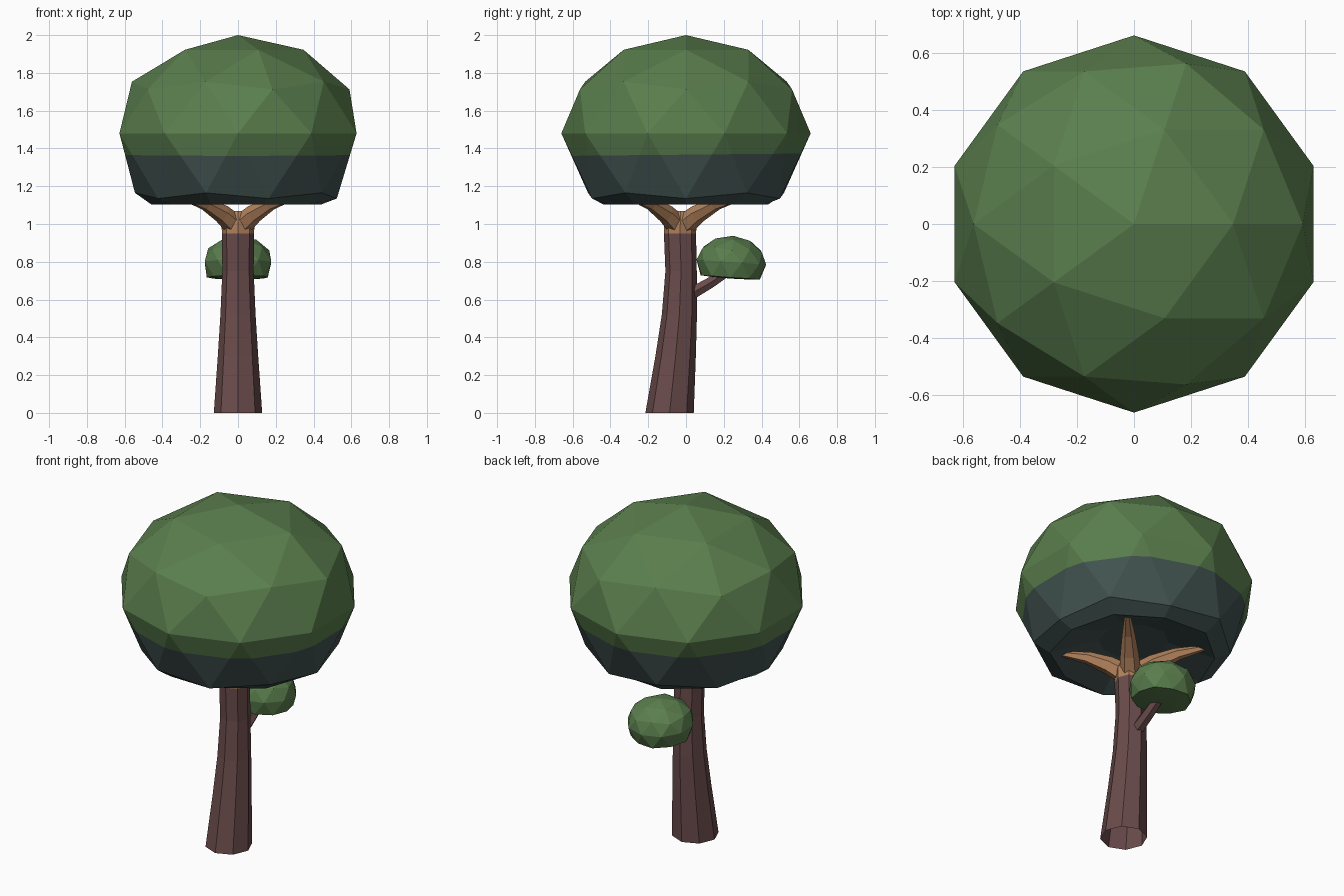
import bpy, bmesh, math
from mathutils import Vector, Matrix

if "Cube" in bpy.data.objects:
    bpy.data.objects.remove(bpy.data.objects["Cube"])


def material(name, rgb):
    m = bpy.data.materials.new(name)
    lin = [((c / 255 + 0.055) / 1.055) ** 2.4 for c in rgb]
    m.diffuse_color = (*lin, 1)
    m.use_nodes = True
    m.node_tree.nodes["Principled BSDF"].inputs["Base Color"].default_value = m.diffuse_color
    return m


LEAF = material("leaf green", (90, 126, 77))
SHADE = material("slate underside", (66, 84, 81))
BARK = material("brown bark", (106, 75, 75))
TAN = material("tan wood", (178, 130, 92))


def finish(bm, name, *mats):
    bmesh.ops.recalc_face_normals(bm, faces=bm.faces)
    me = bpy.data.meshes.new(name)
    bm.to_mesh(me)
    bm.free()
    for m in mats:
        me.materials.append(m)
    ob = bpy.data.objects.new(name, me)
    bpy.context.collection.objects.link(ob)
    return ob


def tube(name, mat, rings, sides, axis=None, cap=True):
    """Loft through (centre, radius); rings are square to axis (z if none)."""
    bm = bmesh.new()
    rot = Vector(axis or (0, 0, 1)).to_track_quat('Z', 'Y')
    loops = []
    for c, r in rings:
        loops.append([bm.verts.new(Vector(c) + rot @ Vector(
            (r * math.cos(a), r * math.sin(a), 0)))
            for a in (2 * math.pi * i / sides for i in range(sides))])
    for a, b in zip(loops, loops[1:]):
        for i in range(sides):
            j = (i + 1) % sides
            bm.faces.new((a[i], a[j], b[j], b[i]))
    if cap:
        bm.faces.new(loops[-1])
    return finish(bm, name, mat)


# trunk: leaning, open at the base
tube("trunk", BARK, [((0, -.087, 0), .128), ((0, -.055, .3), .107),
                     ((0, -.035, .52), .093), ((0, -.026, .75), .083),
                     ((0, -.032, .95), .085)], 8, cap=False)

# tan collar and four diagonal boughs
tube("collar", TAN, [((0, -.032, .95), .085), ((0, -.03, 1.01), .088),
                     ((0, -.03, 1.07), .06)], 8)
for k in range(4):
    a = math.radians(45 + 90 * k)
    d = Vector((math.cos(a), math.sin(a), 0))
    path = [(.02, .99, .06), (.12, 1.055, .05), (.24, 1.105, .035), (.42, 1.14, .012)]
    tube(f"bough_{k + 1}", TAN,
         [(d * r + Vector((0, -.03 + .03 * r / .42, z)), w) for r, z, w in path],
         6, axis=(d.x, d.y, .5))

# crown: low-poly ball with a hollowed underside
bm = bmesh.new()
bmesh.ops.create_icosphere(bm, subdivisions=2, radius=1)
bmesh.ops.delete(bm, geom=[v for v in bm.verts if v.co.z < -.6], context='VERTS')
for v in bm.verts:
    z = v.co.z
    if z < -.5:
        v.co = Vector((v.co.x * .615, v.co.y * .615, 1.135))
    elif z < -.4:
        v.co = Vector((v.co.x * .61, v.co.y * .61, 1.165))
    else:
        v.co = Vector((v.co.x * .66, v.co.y * .66, 1.48 + z * .52))
edges = [e for e in bm.edges if e.is_boundary]
for scale, height in ((.84, 1.103), (.85, 1.125), (.5, 1.19)):
    ext = bmesh.ops.extrude_edge_only(bm, edges=edges)['geom']
    for v in (g for g in ext if isinstance(g, bmesh.types.BMVert)):
        v.co = Vector((v.co.x * scale, v.co.y * scale, height))
    edges = [g for g in ext if isinstance(g, bmesh.types.BMEdge) and g.is_boundary]
bmesh.ops.contextual_create(bm, geom=edges)
bmesh.ops.bisect_plane(bm, geom=bm.verts[:] + bm.edges[:] + bm.faces[:],
                       plane_co=(0, 0, 1.367), plane_no=(0, -.01, 1))
for f in bm.faces:
    f.material_index = int(f.calc_center_median().z < 1.367)
finish(bm, "crown", LEAF, SHADE)

# side branch with its small leaf clump
tube("side_branch", BARK, [((0, .0, .615), .038), ((0, .13, .69), .033),
                           ((0, .25, .77), .028)], 6, axis=(0, .85, .53))
bm = bmesh.new()
bmesh.ops.create_icosphere(bm, subdivisions=2, radius=1)
for v in bm.verts:
    z = v.co.z
    r = .185
    v.co = Vector((v.co.x * r, v.co.y * r, z * .14 if z > -.3 else -.075 + .012 * z))
bmesh.ops.transform(bm, verts=bm.verts, matrix=Matrix.Translation((0, .24, .798))
                    @ Matrix.Rotation(math.radians(-4), 4, 'X'))
finish(bm, "leaf_clump", LEAF)
